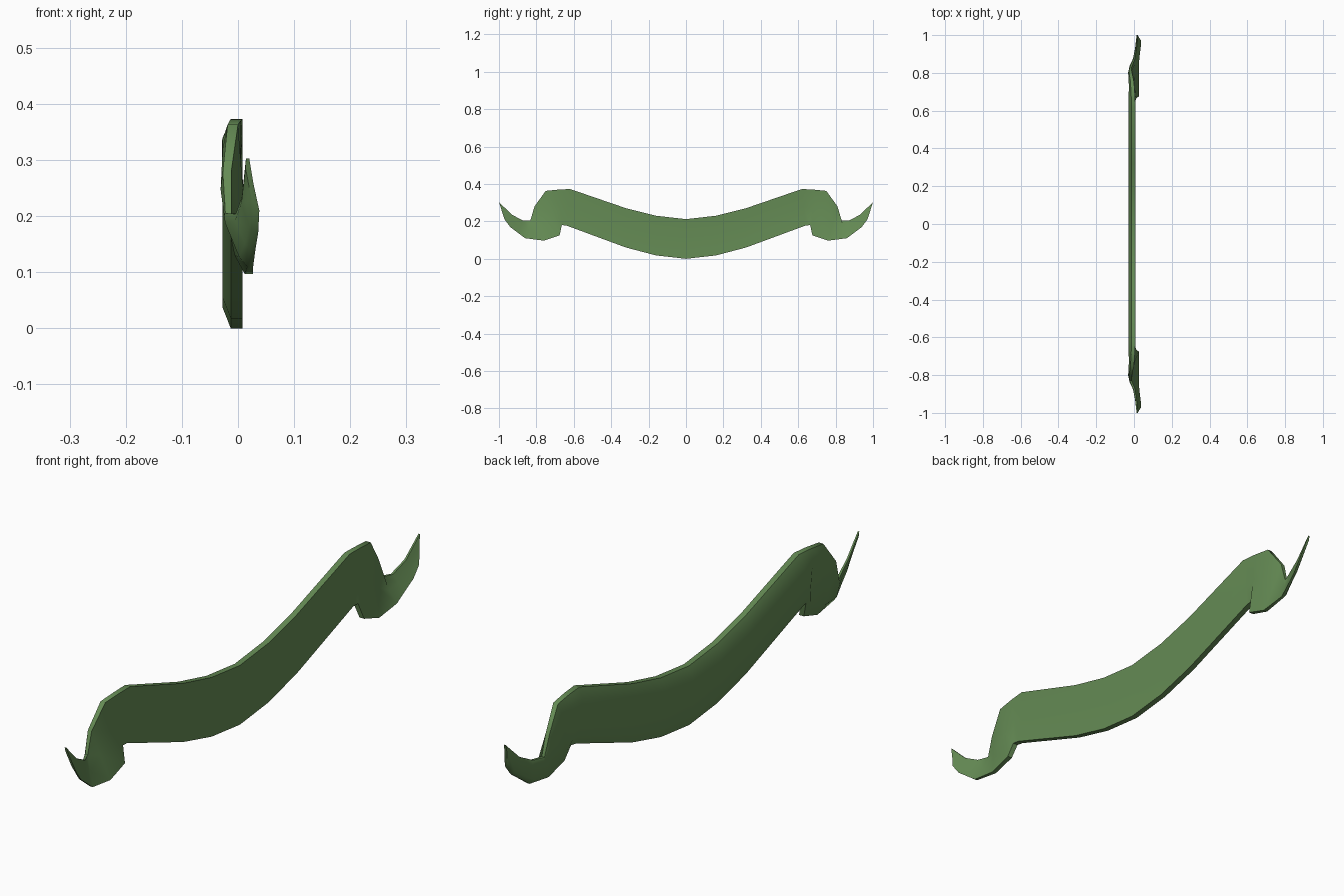
import bpy, bmesh, math
from mathutils import Vector

if "Cube" in bpy.data.objects:
    bpy.data.objects.remove(bpy.data.objects["Cube"])

# Half-ribbon stations from centre to tail tip:
# top edge (x, y, z), bottom edge (x, y, z) on the +x face, thickness
stations = [
    ((.008, 0, .212), (.008, 0, 0), .036),
    ((.008, .16, .23), (.008, .16, .018), .036),
    ((.008, .32, .27), (.008, .32, .06), .036),
    ((.008, .62, .373), (.008, .64, .178), .036),
    ((.005, .68, .370), (.010, .664, .18), .034),
    ((.000, .75, .363), (.026, .676, .125), .032),
    ((-.012, .81, .28), (.027, .76, .097), .026),
    ((-.012, .832, .205), (.027, .86, .11), .018),
    ((.004, .87, .204), (.031, .90, .14), .014),
    ((.014, .93, .235), (.036, .94, .17), .012),
    ((.02, 1.0, .303), (.038, .97, .21), .010),
]
# Cross-section: (position across the width, depth as a share of thickness)
profile = [(0, 0), (.5, .12), (1, 0), (1, .58), (.82, 1), (.18, 1), (0, .58)]


def ring(bm, station, side):
    top, bottom, thick = Vector(station[0]), Vector(station[1]), station[2]
    verts = []
    for t, d in profile:
        p = top.lerp(bottom, t)
        verts.append(bm.verts.new((p.x - d * thick, p.y * side, p.z)))
    return verts


# Folded ribbon banner, symmetric about y = 0
bm = bmesh.new()
rings = [ring(bm, s, -1) for s in reversed(stations[1:])]
rings += [ring(bm, s, 1) for s in stations]
n = len(profile)
for a, b in zip(rings, rings[1:]):
    for i in range(n):
        j = (i + 1) % n
        bm.faces.new((a[i], a[j], b[j], b[i]))
bm.faces.new(rings[0])
bm.faces.new(rings[-1])
bmesh.ops.recalc_face_normals(bm, faces=bm.faces[:])
mesh = bpy.data.meshes.new("ribbon_banner")
bm.to_mesh(mesh)
bm.free()
banner = bpy.data.objects.new("ribbon_banner", mesh)
bpy.context.collection.objects.link(banner)

# Green cloth
green = bpy.data.materials.new("green_cloth")
green.diffuse_color = (.13, .26, .09, 1)
green.use_nodes = True
green.node_tree.nodes["Principled BSDF"].inputs["Base Color"].default_value = green.diffuse_color
mesh.materials.append(green)

bpy.context.view_layer.objects.active = banner
banner.select_set(True)
bpy.ops.object.shade_smooth_by_angle(angle=math.radians(50))
